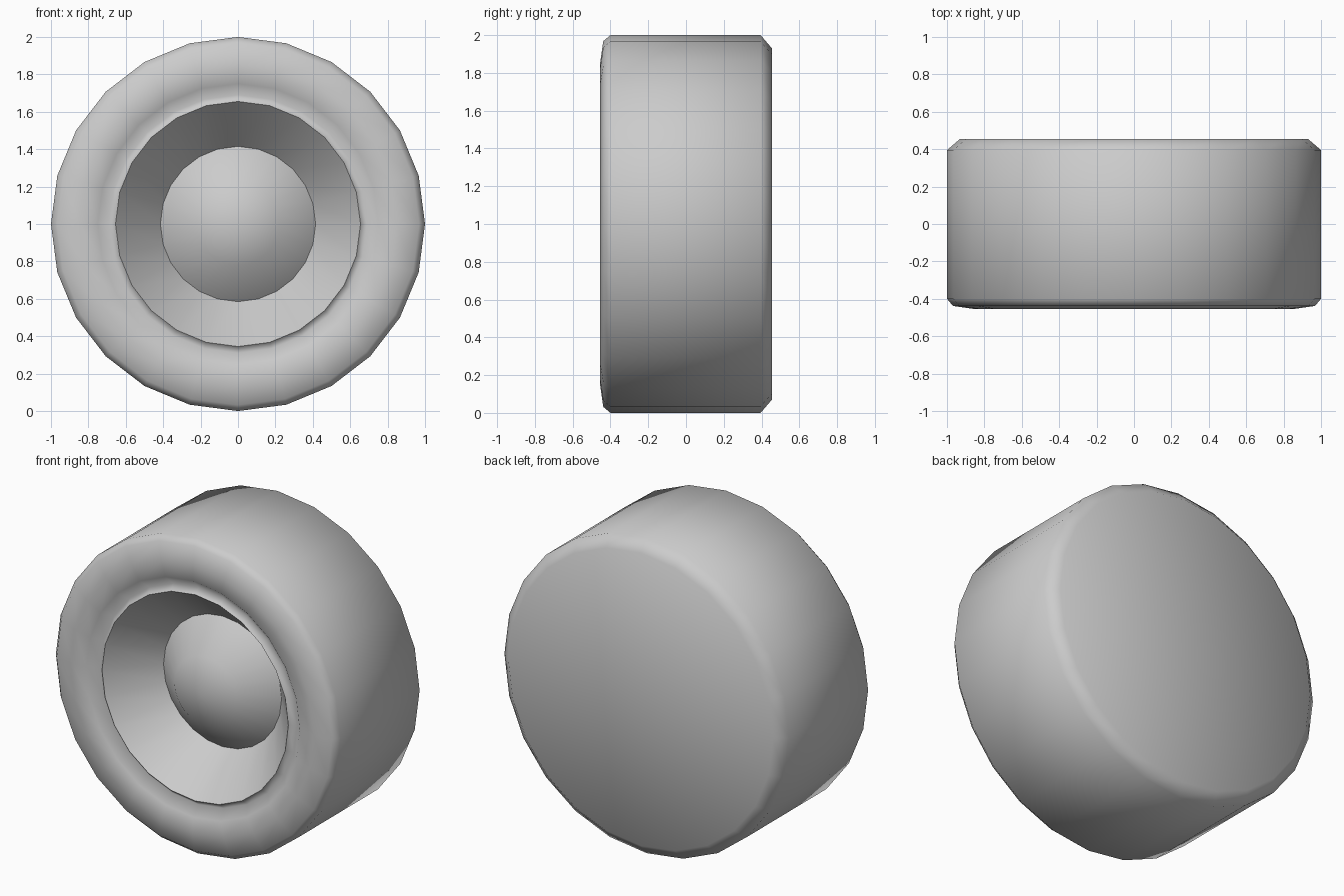
import bpy, bmesh
from math import sin, cos, tau

if "Cube" in bpy.data.objects:
    bpy.data.objects.remove(bpy.data.objects["Cube"])

SIDES = 24
AXLE_Z = 1.0


def lathe(name, profile):
    """Spin (radius, y) points round the wheel axle; radius 0 makes a centre point."""
    bm = bmesh.new()
    rings = []
    for r, y in profile:
        count = SIDES if r > 0 else 1
        rings.append([bm.verts.new((r * cos(tau * i / SIDES), y, r * sin(tau * i / SIDES)))
                      for i in range(count)])
    for a, b in zip(rings, rings[1:]):
        for i in range(SIDES):
            j = (i + 1) % SIDES
            if len(a) == 1:
                bm.faces.new((a[0], b[j], b[i]))
            elif len(b) == 1:
                bm.faces.new((a[i], a[j], b[0]))
            else:
                bm.faces.new((a[i], a[j], b[j], b[i]))
    for f in bm.faces:
        f.smooth = True
    mesh = bpy.data.meshes.new(name)
    bm.to_mesh(mesh)
    bm.free()
    obj = bpy.data.objects.new(name, mesh)
    obj.location.z = AXLE_Z
    bpy.context.collection.objects.link(obj)
    return obj


# Tyre: closed back, bevelled tread, rolled front wall down to the rim lip
lathe("tyre", [(0, 0.455), (0.93, 0.455), (1.0, 0.395), (1.0, -0.4), (0.968, -0.438),
               (0.85, -0.455), (0.75, -0.45), (0.69, -0.395), (0.655, -0.43)])

# Rim: conical dish sinking from the lip to the hub
lathe("rim_dish", [(0.655, -0.43), (0.415, -0.155)])

# Hub cap: low dome in the middle of the dish
lathe("hub_cap", [(0.415, -0.155), (0.22, -0.325), (0, -0.37)])
